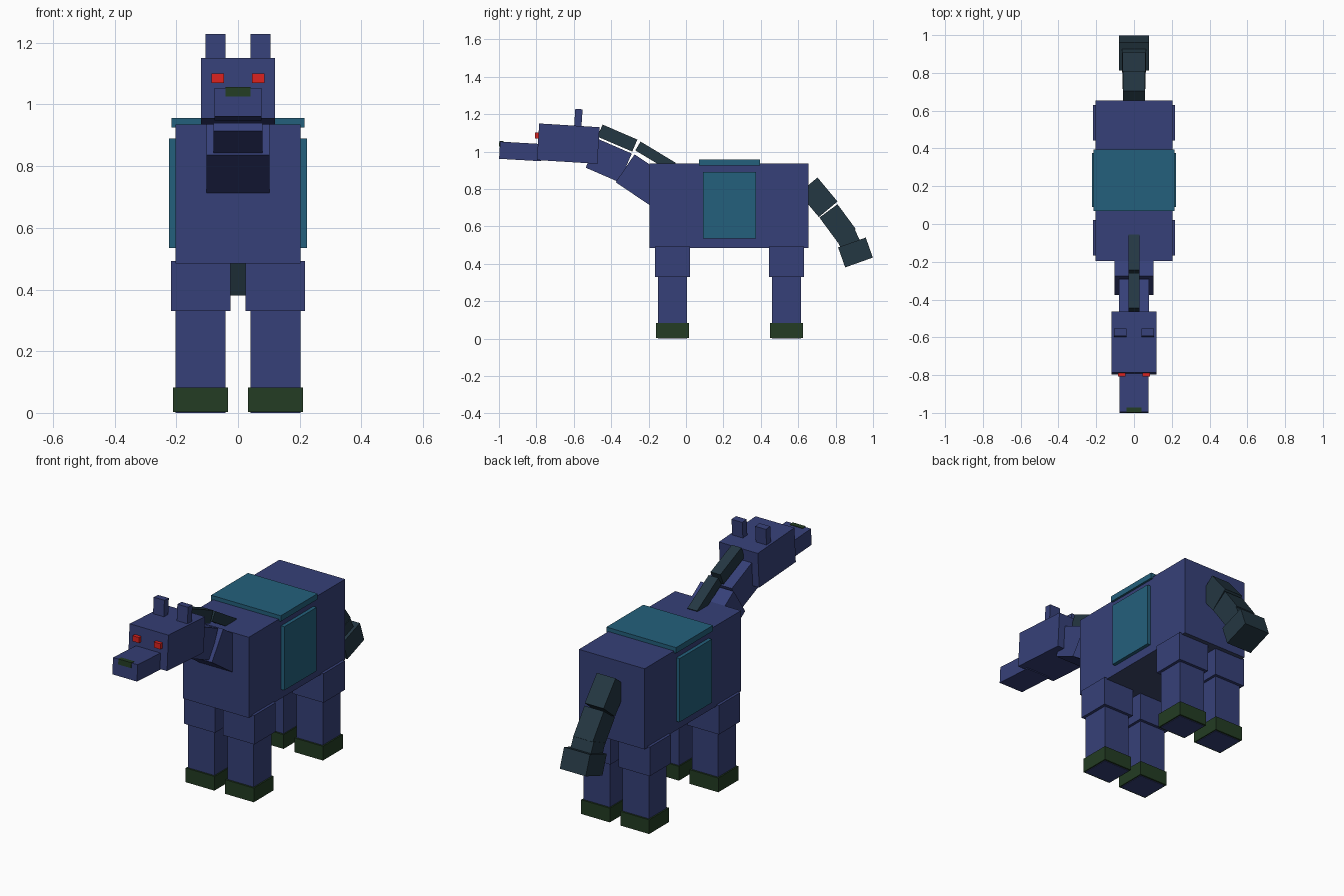
import bpy
import math

if "Cube" in bpy.data.objects:
    bpy.data.objects.remove(bpy.data.objects["Cube"], do_unlink=True)


def material(name, rgb):
    """Flat material from 0-255 display values."""
    lin = [((c / 255 + 0.055) / 1.055) ** 2.4 for c in rgb] + [1.0]
    m = bpy.data.materials.new(name)
    m.diffuse_color = lin
    m.use_nodes = True
    bsdf = next(n for n in m.node_tree.nodes if n.type == 'BSDF_PRINCIPLED')
    bsdf.inputs["Base Color"].default_value = lin
    bsdf.inputs["Roughness"].default_value = 0.9
    return m


HIDE = material("indigo hide", (54, 64, 120))
BELLY = material("slate belly", (62, 72, 108))
TEAL = material("teal cloth", (36, 96, 124))
MANE = material("dark slate hair", (36, 55, 66))
HOOF = material("dark green hoof", (35, 60, 35))
RED = material("red eye", (222, 34, 30))


def block(name, centre, size, mat, tilt=0.0):
    bpy.ops.mesh.primitive_cube_add(size=1, location=centre, rotation=(tilt, 0, 0))
    ob = bpy.context.object
    ob.name = name
    ob.scale = size
    ob.data.materials.append(mat)
    return ob


def box(name, x, y, z, mat):
    """Upright box from its ranges."""
    return block(name, [(a + b) / 2 for a, b in (x, y, z)],
                 [b - a for a, b in (x, y, z)], mat)


def slanted(name, p, q, thick, half, mat, x=0.0):
    """Tilted box: p to q is its upper edge in the side plane (y, z)."""
    a = math.atan2(q[1] - p[1], q[0] - p[0])
    cy = (p[0] + q[0]) / 2 + math.sin(a) * thick / 2
    cz = (p[1] + q[1]) / 2 - math.cos(a) * thick / 2
    return block(name, (x, cy, cz), (2 * half, math.dist(p, q), thick), mat, a)


# Body with a paler underside
body = box("body", (-0.203, 0.203), (-0.195, 0.655), (0.485, 0.935), HIDE)
body.data.materials.append(BELLY)
for f in body.data.polygons:
    f.material_index = 1 if f.normal.z < -0.5 else 0

# Saddle cloth on the back
box("saddle_top", (-0.215, 0.215), (0.07, 0.395), (0.925, 0.957), TEAL)

# Head and muzzle
slanted("head", (-0.785, 1.15), (-0.462, 1.13), 0.196, 0.12, HIDE)
slanted("muzzle", (-0.994, 1.053), (-0.77, 1.040), 0.092, 0.076, HIDE)
slanted("nose", (-0.998, 1.056), (-0.972, 1.0545), 0.03, 0.04, HOOF)

# Neck and mane, each in two steps
slanted("neck_upper", (-0.47, 1.067), (-0.29, 0.989), 0.167, 0.08, HIDE)
slanted("neck_lower", (-0.275, 0.985), (-0.068, 0.845), 0.18, 0.102, HIDE)
slanted("mane_upper", (-0.446, 1.144), (-0.26, 1.064), 0.07, 0.03, MANE)
slanted("mane_lower", (-0.243, 1.053), (-0.055, 0.94), 0.055, 0.03, MANE)

# Tail segments widening to a tuft
slanted("tail_base", (0.703, 0.861), (0.81, 0.733), 0.13, 0.058, MANE)
slanted("tail_middle", (0.81, 0.718), (0.908, 0.585), 0.12, 0.06, MANE)
slanted("tail_lower", (0.902, 0.585), (0.945, 0.49), 0.11, 0.063, MANE)
slanted("tail_tuft", (0.961, 0.54), (0.999, 0.433), 0.157, 0.08, MANE)


# Parts repeated on both sides
def span(s, a, b):
    return tuple(sorted((s * a, s * b)))


for side, s in (("left", 1), ("right", -1)):
    box(f"saddle_flap_{side}", span(s, 0.2, 0.223), (0.09, 0.375), (0.535, 0.89), TEAL)
    box(f"eye_{side}", span(s, 0.046, 0.086), (-0.808, -0.78), (1.07, 1.101), RED)
    slanted(f"ear_{side}", (-0.592, 1.228), (-0.553, 1.2255), 0.1, 0.033, HIDE, s * 0.073)
    for end, y in (("front", -0.073), ("rear", 0.537)):
        box(f"{end}_thigh_{side}", span(s, 0.025, 0.218), (y - 0.094, y + 0.094), (0.33, 0.492), HIDE)
        box(f"{end}_leg_{side}", span(s, 0.04, 0.202), (y - 0.078, y + 0.078), (0.0, 0.34), HIDE)
        box(f"{end}_hoof_{side}", span(s, 0.033, 0.21), (y - 0.088, y + 0.088), (0.003, 0.082), HOOF)
